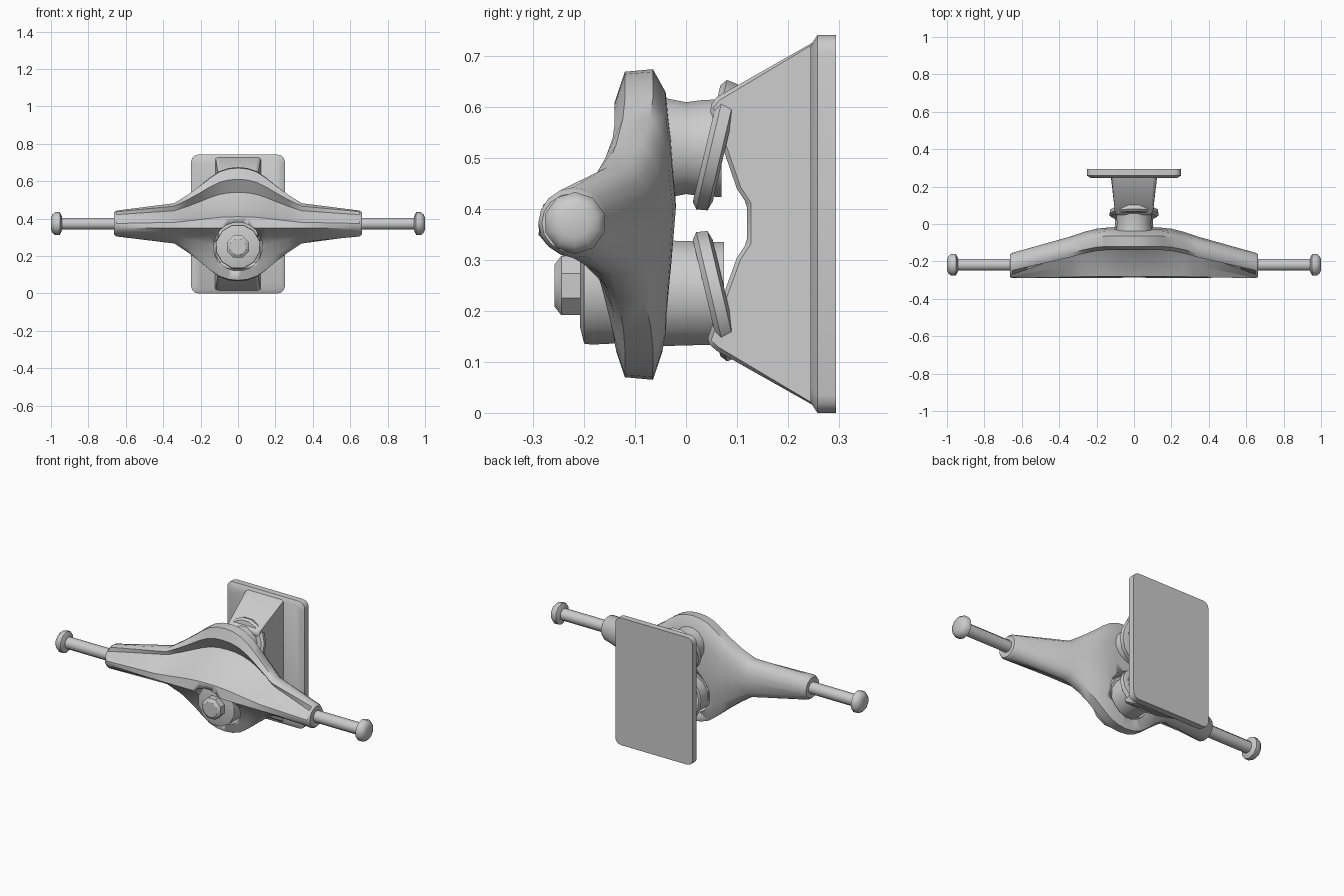
import bpy, bmesh, math
from mathutils import Vector

if "Cube" in bpy.data.objects:
    bpy.data.objects.remove(bpy.data.objects["Cube"])


def finish(name, bm, angle=35):
    bmesh.ops.recalc_face_normals(bm, faces=bm.faces)
    me = bpy.data.meshes.new(name)
    bm.to_mesh(me)
    bm.free()
    ob = bpy.data.objects.new(name, me)
    bpy.context.collection.objects.link(ob)
    bpy.ops.object.select_all(action='DESELECT')
    ob.select_set(True)
    bpy.context.view_layer.objects.active = ob
    bpy.ops.object.shade_smooth_by_angle(angle=math.radians(angle))
    return ob


def loft(name, rings, angle=35):
    """Skin closed rings of points and cap both ends."""
    bm = bmesh.new()
    vs = [[bm.verts.new(p) for p in ring] for ring in rings]
    n = len(vs[0])
    for a, b in zip(vs, vs[1:]):
        for i in range(n):
            j = (i + 1) % n
            bm.faces.new((a[i], a[j], b[j], b[i]))
    bm.faces.new(vs[0])
    bm.faces.new(vs[-1][::-1])
    return finish(name, bm, angle)


def revolve(name, origin, axis, profile, n=16, angle=35):
    """Turn (distance, radius) pairs about an axis."""
    q = Vector(axis).to_track_quat('Z', 'Y')
    rings = []
    for d, r in profile:
        rings.append([Vector(origin) + q @ Vector((
            r * math.cos(math.tau * (i + .5) / n),
            r * math.sin(math.tau * (i + .5) / n), d)) for i in range(n)])
    return loft(name, rings, angle)


def bevel(ob, width, segments=2):
    m = ob.modifiers.new("bevel", 'BEVEL')
    m.width, m.segments, m.limit_method = width, segments, 'ANGLE'


AY, AZ = -0.222, 0.373   # axle line

# Base plate with rounded corners
def plate_ring(y, inset):
    pts, r = [], 0.035
    for cx, cz, a0 in ((.25, .742, 0), (-.25, .742, 90), (-.25, 0, 180), (.25, 0, 270)):
        sx, sz = math.copysign(1, cx), 1 if cz > .3 else -1
        for k in range(4):
            a = math.radians(a0 + 30 * k)
            pts.append((cx - sx * (r + inset) + r * math.cos(a), y,
                        cz - sz * (r + inset) + r * math.sin(a)))
    return pts

loft("base_plate", [plate_ring(.245, .02), plate_ring(.258, 0), plate_ring(.295, 0)])

# Pedestal: notched side profile, tapering towards the front
prof = [(.275, .735), (.25, .728), (.06, .62), (.045, .60), (.10, .44), (.12, .41),
        (.12, .335), (.10, .305), (.04, .14), (.06, .122), (.25, .015), (.275, .008)]
def half_width(y):
    return .13 if y > .27 else .098 + .06 * y
ped = loft("pedestal", [[(s * half_width(y), y, z) for y, z in prof] for s in (-1, 1)])
bevel(ped, .008, 1)

# Hanger: one central section blended into a round end
mid = [(-.02, .41), (-.03, .55), (-.04, .63), (-.065, .675), (-.12, .67), (-.14, .61),
       (-.10, .54), (-.19, .45), (-.28, .41), (-.29, .35), (-.22, .31), (-.17, .25),
       (-.14, .13), (-.12, .07), (-.065, .065), (-.04, .14)]
stations = [(.662, 0, 0, .9), (.65, .0, .02, 1), (.34, .65, .19, 1), (.27, .83, .38, 1),
            (.20, .96, .60, 1), (.15, 1, .77, 1), (.10, 1, .91, 1), (.05, 1, .98, 1)]
both = [(-x, *r) for x, *r in stations] + [(0, 1, 1, 1)] + stations[::-1]
rings = []
for x, ty, tz, sc in both:
    ring = []
    for i, (y, z) in enumerate(mid):
        a = math.tau * i / len(mid)
        ey, ez = AY + .068 * sc * math.cos(a), AZ + .065 * sc * math.sin(a)
        ring.append((x, ey + (y - ey) * ty, ez + (z - ez) * tz))
    rings.append(ring)
hanger = loft("hanger", rings, 45)

# Round opening in the hanger for the bushing
cutter = revolve("opening_cutter", (0, 0, .25), (0, -1, 0), [(-.1, .13), (.4, .13)], 20)
cutter.hide_render = True
cutter.display_type = 'WIRE'
cut = hanger.modifiers.new("opening", 'BOOLEAN')
cut.operation, cut.solver, cut.object = 'DIFFERENCE', 'EXACT', cutter

# Axle stubs and their end nuts
for side, s in (("left", -1), ("right", 1)):
    revolve("axle_" + side, (0, AY + .004, AZ), (s, 0, 0), [(.6, .034), (.96, .034)], 8, 50)
    revolve("axle_nut_" + side, (0, AY + .004, AZ), (s, 0, 0),
            [(.942, .04), (.953, .061), (.978, .061), (.993, .048), (1, .03)], 10, 50)

# Tilted cup washers on the pedestal
for name, z, s in (("upper", .525, -1), ("lower", .23, 1)):
    revolve("washer_" + name, (0, .058, z), (0, -.97, s * -.23),
            [(-.02, .11), (-.014, .13), (.008, .133), (.018, .12), (.018, .09)], 16)

# Upper pivot neck with a slight waist
revolve("pivot_neck", (0, 0, .52), (0, -1, 0),
        [(-.07, .098), (-.03, .096), (0, .092), (.04, .1), (.08, .1)], 16)

# Lower bushing, front washer and kingpin nut
revolve("bushing", (0, 0, .235), (0, -1, 0), [(-.075, .104), (.03, .107), (.12, .107)], 12)
revolve("front_bushing", (0, 0, .25), (0, -1, 0),
        [(.05, .113), (.185, .12), (.2, .118), (.208, .085)], 12)
revolve("kingpin_nut", (0, 0, .25), (0, -1, 0),
        [(.19, .063), (.245, .063), (.258, .045)], 8)
